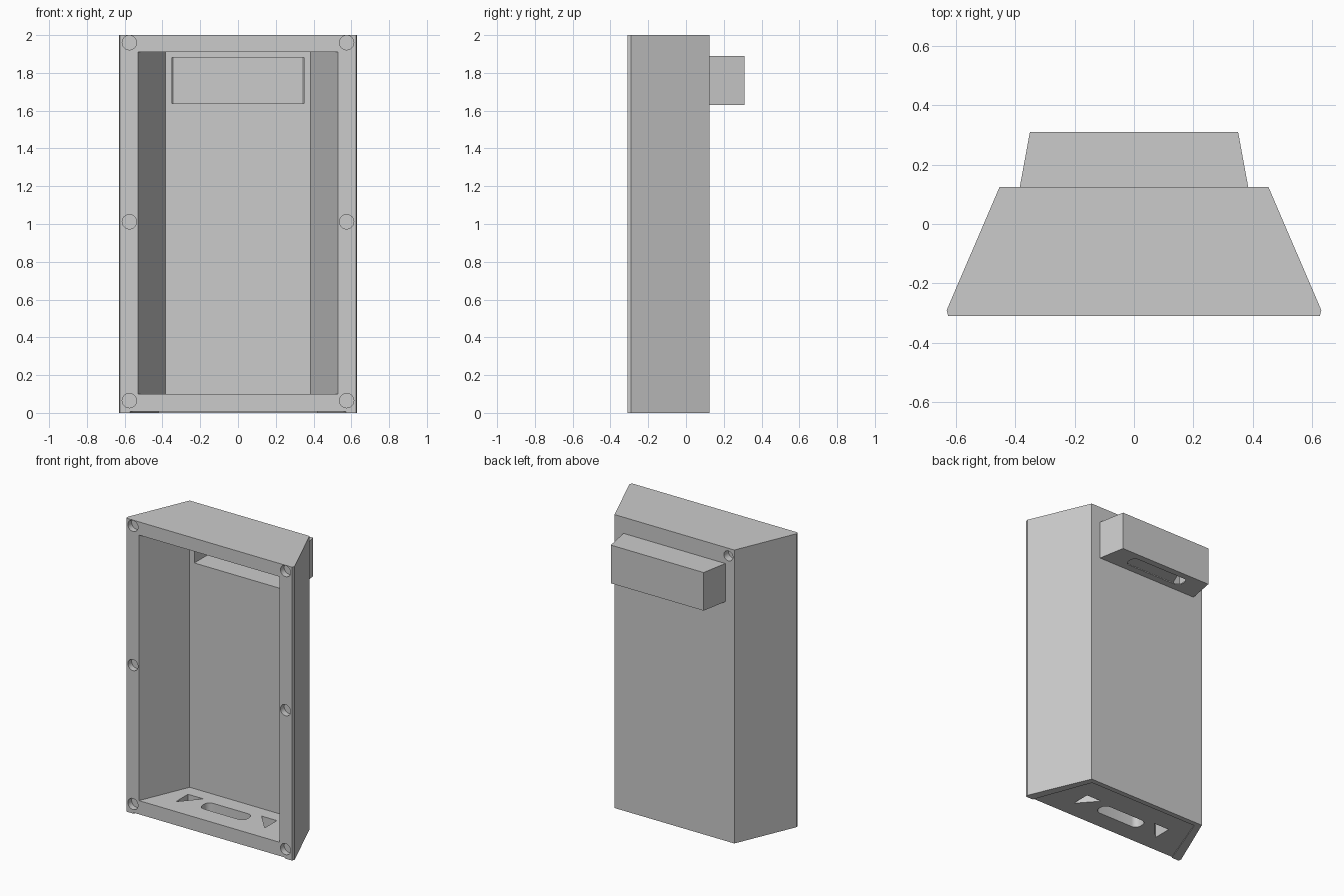
import bpy, bmesh, math
from mathutils import Matrix

cube = bpy.data.objects.get("Cube")
if cube:
    bpy.data.objects.remove(cube, do_unlink=True)

grey = bpy.data.materials.new("plain_grey")
grey.use_nodes = True
GREY = (0.6, 0.6, 0.6, 1)
grey.diffuse_color = GREY
grey.node_tree.nodes["Principled BSDF"].inputs["Base Color"].default_value = GREY


def prism(name, outline, z0, z1):
    """Extrude a plan outline (counter-clockwise) from z0 to z1."""
    bm = bmesh.new()
    base = bm.faces.new([bm.verts.new((x, y, z0)) for x, y in outline])
    top = bmesh.ops.extrude_face_region(bm, geom=[base])["geom"]
    bmesh.ops.translate(bm, vec=(0, 0, z1 - z0),
                        verts=[v for v in top if isinstance(v, bmesh.types.BMVert)])
    return finish(name, bm)


def finish(name, bm):
    bmesh.ops.recalc_face_normals(bm, faces=bm.faces)
    mesh = bpy.data.meshes.new(name)
    bm.to_mesh(mesh)
    bm.free()
    mesh.materials.append(grey)
    obj = bpy.data.objects.new(name, mesh)
    bpy.context.collection.objects.link(obj)
    return obj


def mirrored(half):
    """Complete an outline from its +x half, listed front to back."""
    return half + [(-x, y) for x, y in reversed(half)]


def rounded(cx, cy, a, b, r, steps=6):
    """Rounded rectangle outline with half sizes a and b."""
    pts = []
    for q, (sx, sy) in enumerate([(1, 1), (-1, 1), (-1, -1), (1, -1)]):
        for i in range(steps + 1):
            t = (q + i / steps) * math.pi / 2
            pts.append((cx + sx * (a - r) + r * math.cos(t),
                        cy + sy * (b - r) + r * math.sin(t)))
    return pts


def drill(x, z, y0, y1, r):
    """Round cutter running along y."""
    bm = bmesh.new()
    place = Matrix.Translation((x, (y0 + y1) / 2, z)) @ Matrix.Rotation(math.pi / 2, 4, "X")
    bmesh.ops.create_cone(bm, cap_ends=True, segments=32, radius1=r, radius2=r,
                          depth=y1 - y0, matrix=place)
    return finish("cutter", bm)


def cut(obj, cutters):
    """Subtract the cutters, bake the result and delete the cutters."""
    for c in cutters:
        c.hide_render = True
        mod = obj.modifiers.new("cut", "BOOLEAN")
        mod.operation, mod.solver, mod.object = "DIFFERENCE", "EXACT", c
    graph = bpy.context.evaluated_depsgraph_get()
    baked = bpy.data.meshes.new_from_object(obj.evaluated_get(graph))
    obj.modifiers.clear()
    obj.data = baked
    for c in cutters:
        bpy.data.objects.remove(c, do_unlink=True)


FRONT, BACK, END = -0.31, 0.125, 0.31

# Tapered main case and rear housing
case = prism("main_case", mirrored([(0.625, FRONT), (0.63, -0.29), (0.452, BACK)]), 0, 2)
housing = prism("rear_housing", mirrored([(0.384, BACK), (0.35, END)]), 1.63, 1.89)

# Open front cavity, following the taper of the walls
cutters = [prism("cutter", mirrored([(0.552, -0.36), (0.385, 0.03)]), 0.1, 1.91)]

# Window from the cavity into the rear housing
window = rounded(0, 0.14, 0.35, 0.15, 0.005, 1)
cutters.append(prism("cutter", window, 1.638, 1.882))

# Shallow recess under the base, open at the front
cutters.append(prism("cutter", mirrored([(0.59, -0.36), (0.42, 0.09)]), -0.05, 0.007))

# Base openings: a central slot and two triangular vents
cutters.append(prism("cutter", rounded(0, -0.13, 0.17, 0.05, 0.04), -0.1, 0.15))
for s in (-1, 1):
    vent = [(s * 0.22, -0.06), (s * 0.335, -0.06), (s * 0.335, -0.19)]
    cutters.append(prism("cutter", vent, -0.1, 0.15))

# Screw holes around the front rim
for s in (-1, 1):
    for z in (0.065, 1.012, 1.96):
        cutters.append(drill(s * 0.575, z, FRONT - 0.05, FRONT + 0.04, 0.038))

# Small cable hole at the upper back corner
cutters.append(drill(-0.407, 1.948, BACK - 0.05, BACK + 0.05, 0.034))
cut(case, cutters)

# Hollow housing with a slot in its floor
cut(housing, [prism("cutter", window, 1.638, 1.882),
              prism("cutter", rounded(0, 0.22, 0.22, 0.045, 0.035), 1.55, 1.7)])

# Smooth the round holes while keeping every edge crisp
bpy.ops.object.select_all(action="DESELECT")
for obj in (case, housing):
    obj.select_set(True)
bpy.context.view_layer.objects.active = case
bpy.ops.object.shade_smooth_by_angle(angle=math.radians(20))
